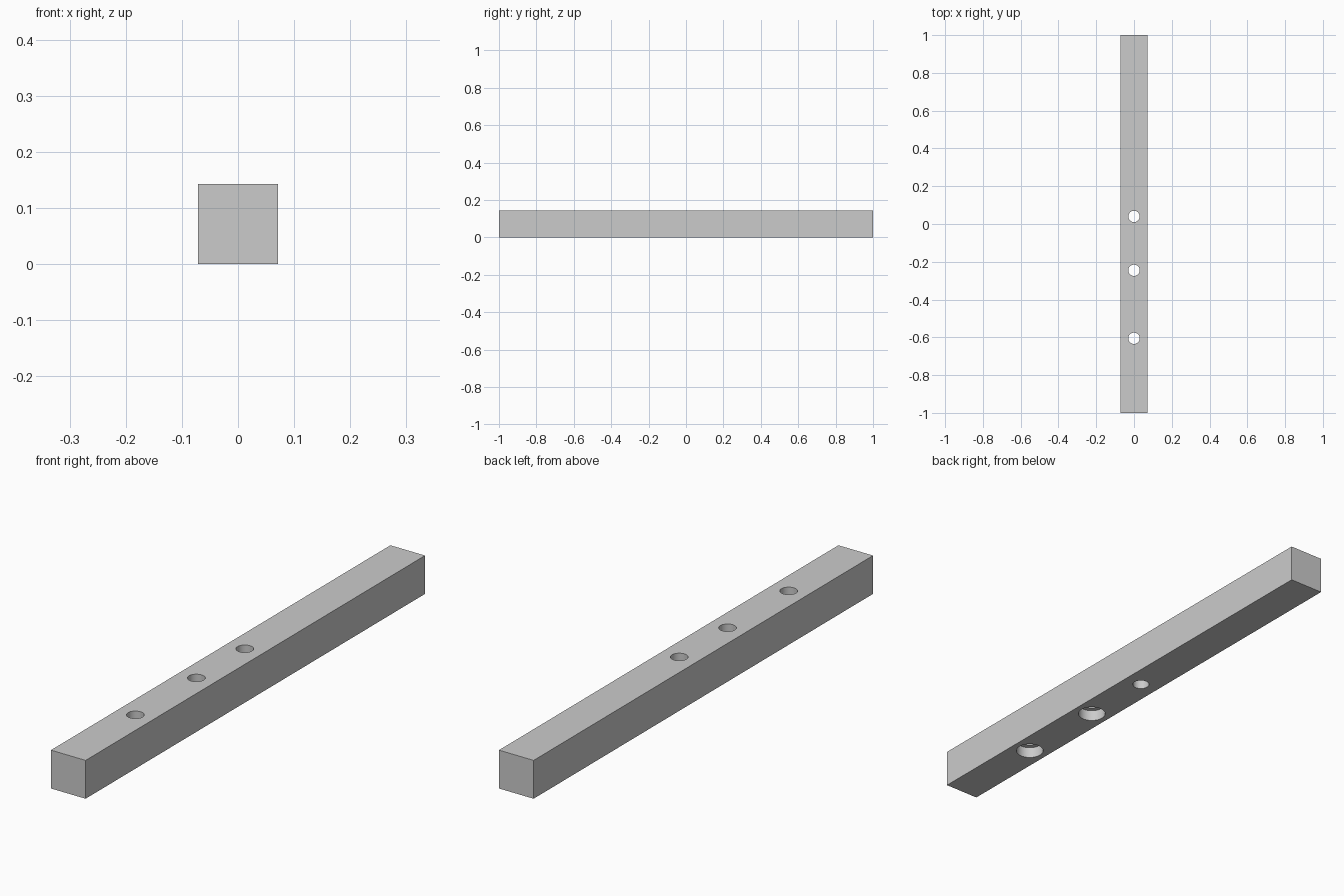
import bpy

if "Cube" in bpy.data.objects:
    bpy.data.objects.remove(bpy.data.objects["Cube"])

W, L = 0.143, 2.0      # square section and length
HOLES = (0.04, -0.245, -0.605)
BORES = HOLES[1:]      # holes that are counterbored underneath


def box(name, size, loc):
    bpy.ops.mesh.primitive_cube_add(size=1, location=loc)
    ob = bpy.context.object
    ob.name = name
    ob.scale = size
    bpy.ops.object.transform_apply(location=True, rotation=False, scale=True)
    return ob


def drill(target, name, y, radius, z0, z1):
    bpy.ops.mesh.primitive_cylinder_add(
        vertices=48, radius=radius, depth=z1 - z0, location=(0, y, (z0 + z1) / 2))
    cutter = bpy.context.object
    cutter.name = name
    cutter.hide_render = True
    mod = target.modifiers.new(name, 'BOOLEAN')
    mod.operation = 'DIFFERENCE'
    mod.solver = 'EXACT'
    mod.object = cutter
    bpy.context.view_layer.objects.active = target
    bpy.ops.object.modifier_apply(modifier=mod.name)
    bpy.data.objects.remove(cutter, do_unlink=True)


# Square bar
bar = box("drilled_bar", (W, L, W), (0, 0, W / 2))

# Through holes
for y in HOLES:
    drill(bar, "through_hole", y, 0.03, -0.05, W + 0.05)

# Wide counterbores on the underside
for y in BORES:
    drill(bar, "counterbore", y, 0.05, -0.05, 0.042)

# Smooth hole walls, sharp edges
bpy.ops.object.select_all(action='DESELECT')
bar.select_set(True)
bpy.context.view_layer.objects.active = bar
bpy.ops.object.shade_smooth_by_angle(angle=0.52)
